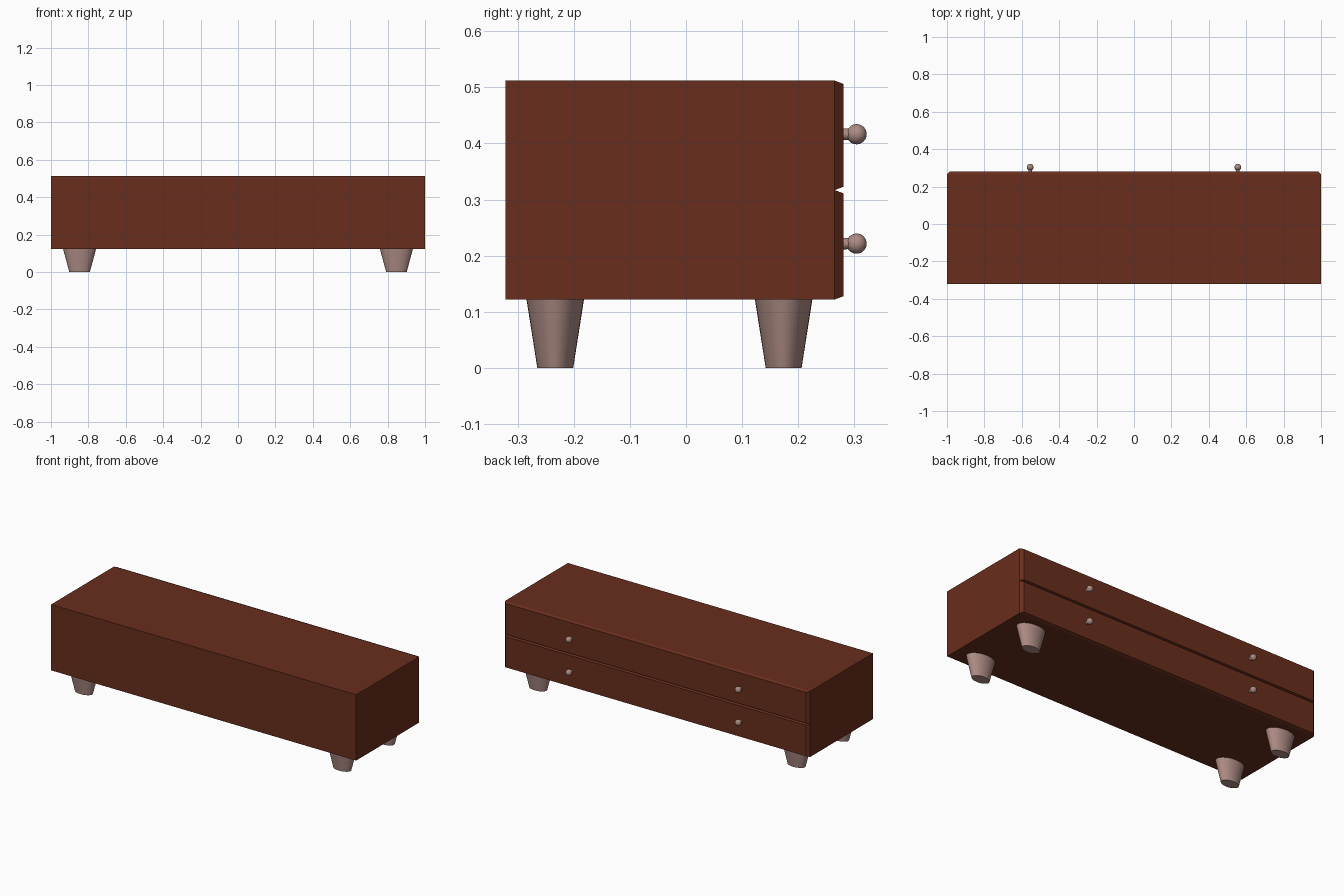
import bpy, bmesh
from mathutils import Matrix, Vector

if "Cube" in bpy.data.objects:
    bpy.data.objects.remove(bpy.data.objects["Cube"])


def material(name, color):
    m = bpy.data.materials.new(name)
    m.diffuse_color = color
    m.use_nodes = True
    m.node_tree.nodes["Principled BSDF"].inputs["Base Color"].default_value = m.diffuse_color
    return m


WOOD = material("dark_wood", (0.14, 0.027, 0.012, 1))
PALE = material("pale_wood", (0.42, 0.26, 0.23, 1))


def finish(bm, name, mat, smooth=False):
    bmesh.ops.recalc_face_normals(bm, faces=bm.faces[:])
    me = bpy.data.meshes.new(name)
    bm.to_mesh(me)
    bm.free()
    me.materials.append(mat)
    ob = bpy.data.objects.new(name, me)
    bpy.context.collection.objects.link(ob)
    if smooth:
        bpy.ops.object.select_all(action='DESELECT')
        ob.select_set(True)
        bpy.context.view_layer.objects.active = ob
        bpy.ops.object.shade_smooth_by_angle()
    return ob


def box(name, lo, hi, inset=None):
    """Box; inset (x, z) shrinks its +y face to make a chamfered panel."""
    lo, hi = Vector(lo), Vector(hi)
    c, s = (lo + hi) / 2, hi - lo
    bm = bmesh.new()
    bmesh.ops.create_cube(bm, size=1, matrix=Matrix.Translation(c) @ Matrix.Diagonal((*s, 1)))
    if inset:
        for v in bm.verts:
            if v.co.y > c.y:
                v.co.x -= inset[0] if v.co.x > c.x else -inset[0]
                v.co.z -= inset[1] if v.co.z > c.z else -inset[1]
    return finish(bm, name, WOOD)


# Cabinet body
box("cabinet_body", (-1, -0.322, 0.122), (1, 0.265, 0.512))

for row, z0, z1 in (("lower", 0.122, 0.317), ("upper", 0.317, 0.512)):
    # Chamfered drawer front
    box(row + "_drawer_front", (-1, 0.265, z0), (1, 0.281, z1), (0.015, 0.006))
    # Knobs: ball on a short stem
    for side, x in (("left", -0.555), ("right", 0.555)):
        z = (z0 + z1) / 2 + 0.002
        bm = bmesh.new()
        bmesh.ops.create_uvsphere(bm, u_segments=24, v_segments=16, radius=0.018,
                                  matrix=Matrix.Translation((x, 0.304, z)))
        bmesh.ops.create_cone(bm, cap_ends=True, segments=24, radius1=0.01, radius2=0.01, depth=0.03,
                              matrix=Matrix.Translation((x, 0.287, z)) @ Matrix.Rotation(1.5708, 4, 'X'))
        finish(bm, f"{row}_{side}_knob", PALE, True)

# Tapered oval legs
for end, y in (("front", -0.233), ("back", 0.174)):
    for side, x in (("left", -0.847), ("right", 0.847)):
        bm = bmesh.new()
        bmesh.ops.create_cone(bm, cap_ends=True, segments=32, radius1=0.055, radius2=0.088, depth=0.122,
                              matrix=Matrix.Translation((x, y, 0.061)) @ Matrix.Diagonal((1, 0.582, 1, 1)))
        finish(bm, f"{end}_{side}_leg", PALE, True)
